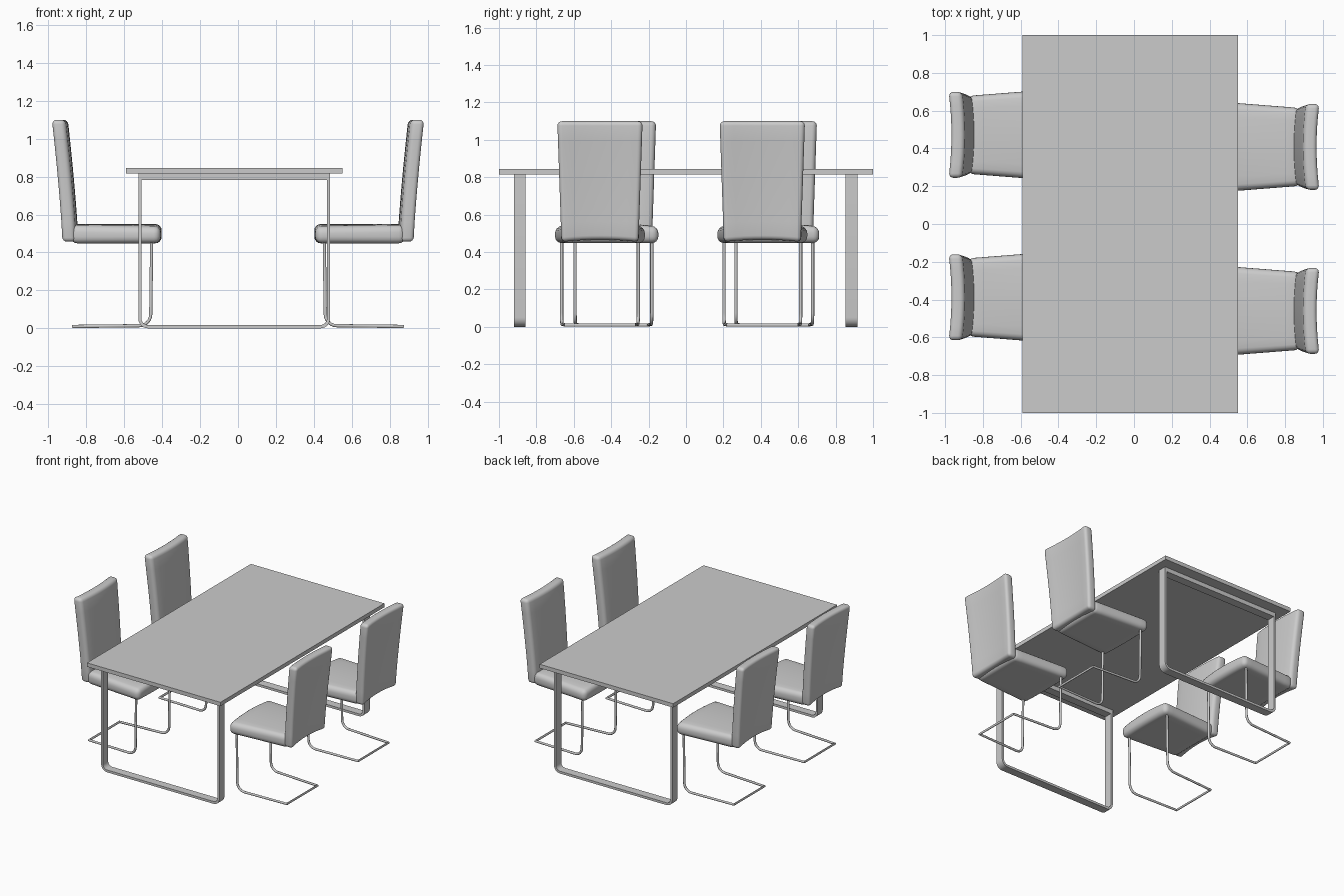
import bpy, bmesh, math
from mathutils import Vector

if "Cube" in bpy.data.objects:
    bpy.data.objects.remove(bpy.data.objects["Cube"])


def add_object(name, mesh, smooth=False):
    ob = bpy.data.objects.new(name, mesh)
    bpy.context.collection.objects.link(ob)
    if smooth:
        bpy.ops.object.select_all(action='DESELECT')
        bpy.context.view_layer.objects.active = ob
        ob.select_set(True)
        bpy.ops.object.shade_smooth_by_angle(angle=math.radians(40))
    return ob


def to_mesh(bm, name):
    bmesh.ops.recalc_face_normals(bm, faces=bm.faces[:])
    me = bpy.data.meshes.new(name)
    bm.to_mesh(me)
    bm.free()
    return me


def arc(cx, cz, r, a0, a1, n=6):
    return [(cx + r * math.cos(math.radians(a0 + (a1 - a0) * i / n)),
             cz + r * math.sin(math.radians(a0 + (a1 - a0) * i / n))) for i in range(n + 1)]


# Rounded block, cut into strips and then reshaped by a function
def cushion(name, size, radius, deform):
    bm = bmesh.new()
    bmesh.ops.create_cube(bm, size=1)
    bmesh.ops.scale(bm, vec=size, verts=bm.verts)
    bmesh.ops.bevel(bm, geom=bm.edges[:], offset=radius, segments=4, profile=0.5, affect='EDGES')
    for axis in range(3):
        if size[axis] < 0.2:
            continue
        no = Vector((0, 0, 0))
        no[axis] = 1
        for i in range(1, 8):
            bmesh.ops.bisect_plane(bm, geom=bm.verts[:] + bm.edges[:] + bm.faces[:],
                                   plane_co=no * size[axis] * (i / 8 - 0.5) * 0.9, plane_no=no)
    for v in bm.verts:
        v.co = deform(*v.co)
    return to_mesh(bm, name)


# Table top
bm = bmesh.new()
bmesh.ops.create_cube(bm, size=1)
bmesh.ops.scale(bm, vec=(1.14, 2, 0.03), verts=bm.verts)
top = add_object("table_top", to_mesh(bm, "table_top"))
top.location = (-0.02, 0, 0.83)


# Table leg frames: flat-bar loops with rounded lower corners
def frame_loop(hx, z0, z1, r):
    right = [(hx, z1)] + arc(hx - r, z0 + r, r, 0, -90)
    return right + [(-x, z) for x, z in reversed(right)]


def leg_frame(name, y0, y1):
    bm = bmesh.new()
    outer = frame_loop(0.505, 0, 0.815, 0.05)
    inner = frame_loop(0.489, 0.018, 0.782, 0.034)
    rings = [[bm.verts.new((x - 0.02, y, z)) for x, z in loop]
             for loop, y in ((outer, y0), (outer, y1), (inner, y1), (inner, y0))]
    n = len(outer)
    for k in range(4):
        a, b = rings[k], rings[(k + 1) % 4]
        for i in range(n):
            j = (i + 1) % n
            bm.faces.new((a[i], a[j], b[j], b[i]))
    add_object(name, to_mesh(bm, name), True)


leg_frame("front_leg_frame", -0.92, -0.857)
leg_frame("back_leg_frame", 0.852, 0.917)


# Chair parts, modelled for the +x side with the sitter facing -x
def seat_shape(x, y, z):
    t = (x + 0.24) / 0.48                      # 0 at front, 1 at back
    w = y / 0.24
    half = 0.243 - 0.037 * t
    dome = 0.015 * w * w * (1 - 0.5 * t) if z > 0 else 0
    return Vector((0.642 + x + 0.008 * w * w * (1 - t), w * half, 0.499 + z - dome))


def back_shape(x, y, z):
    t = (z + 0.3225) / 0.645                   # 0 at bottom, 1 at top
    w = y / 0.22
    lift = 0.012 * (1 - w * w) * max(0, 1 - 4 * t)
    return Vector((0.893 + 0.055 * max(t, 0) ** 1.3 + x - 0.015 * (1 - w * w),
                   w * (0.206 + 0.022 * t), 0.777 + z + lift))


seat_mesh = cushion("seat", (0.48, 0.48, 0.102), 0.035, seat_shape)
back_mesh = cushion("backrest", (0.072, 0.44, 0.645), 0.024, back_shape)


# Cantilever tube: down from the seat front, along the floor, across the rear
def tube_mesh():
    side = [(0.455, 0.47)] + arc(0.52, 0.074, 0.06, 180, 270) + [(0.87, 0.010)]
    half = [(x, 0.205 - 0.02 * max(0, x - 0.46) / 0.41, z) for x, z in side]
    pts = half + [(x, -y, z) for x, y, z in reversed(half)]
    cu = bpy.data.curves.new("chair_tube", 'CURVE')
    cu.dimensions = '3D'
    cu.bevel_depth = 0.0088
    cu.bevel_resolution = 3
    cu.use_fill_caps = True
    sp = cu.splines.new('POLY')
    sp.points.add(len(pts) - 1)
    for p, co in zip(sp.points, pts):
        p.co = (*co, 1)
    ob = bpy.data.objects.new("tube_helper", cu)
    bpy.context.collection.objects.link(ob)
    deps = bpy.context.evaluated_depsgraph_get()
    me = bpy.data.meshes.new_from_object(ob.evaluated_get(deps))
    bpy.data.objects.remove(ob)
    return me


tube = tube_mesh()

# Four chairs, the left pair turned to face the table
for label, y, turn in (("right_front", -0.46, 0), ("right_back", 0.408, 0),
                       ("left_front", -0.388, math.pi), ("left_back", 0.472, math.pi)):
    for part, mesh in (("seat", seat_mesh), ("backrest", back_mesh), ("chair_legs", tube)):
        ob = add_object(f"{label}_{part}", mesh, True)
        ob.location.y = y
        ob.rotation_euler.z = turn
